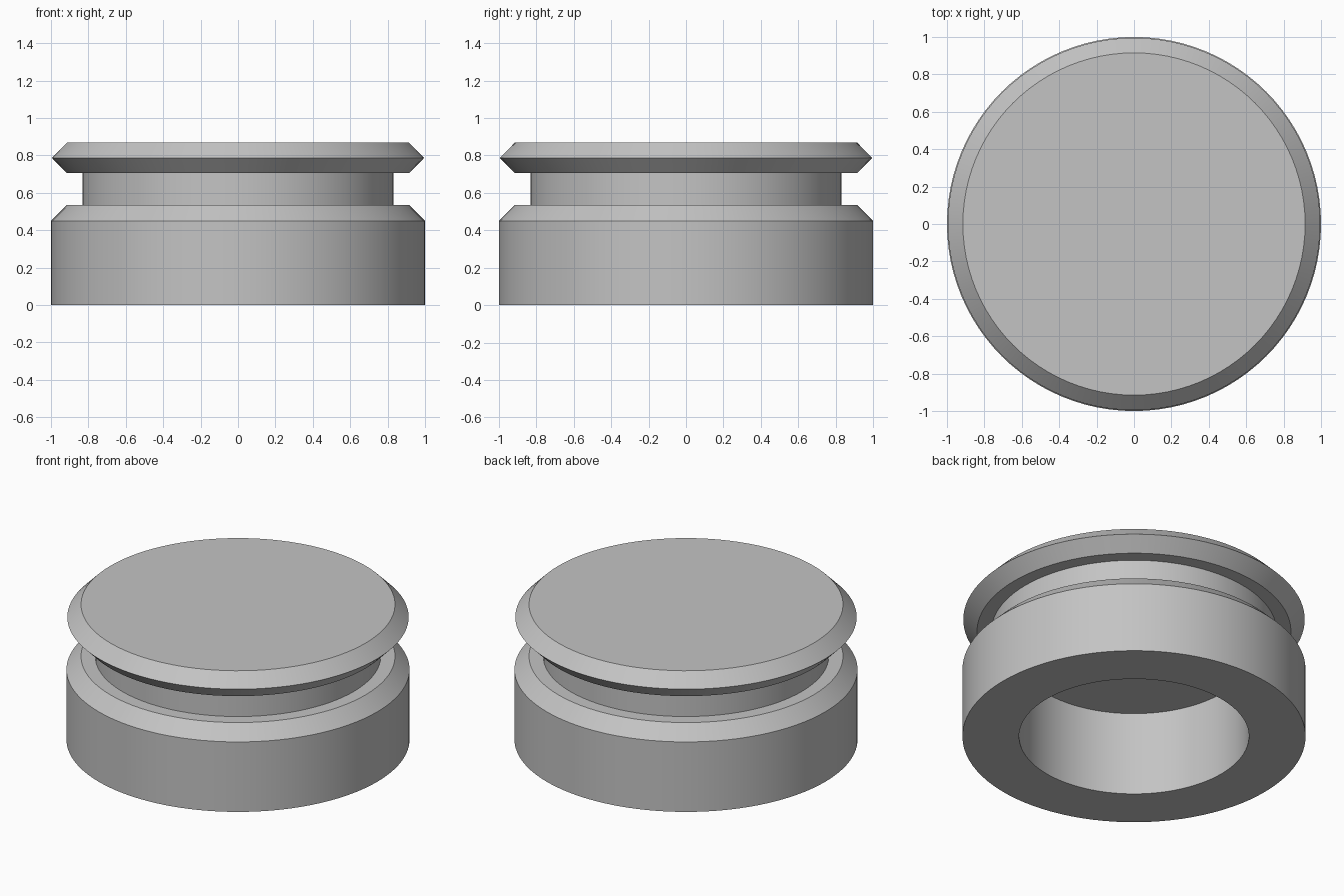
import bpy
import bmesh
from math import radians, tau
from mathutils import Matrix, Vector

cube = bpy.data.objects.get("Cube")
if cube:
    bpy.data.objects.remove(cube, do_unlink=True)

SEGMENTS = 96


def flat_material(name, value):
    mat = bpy.data.materials.new(name)
    mat.use_nodes = True
    color = (value, value, value, 1)
    mat.diffuse_color = color
    mat.node_tree.nodes["Principled BSDF"].inputs["Base Color"].default_value = color
    return mat


def lathe(name, profile, mat):
    """Revolve an (r, z) profile around the z axis; ends on the axis are welded."""
    bm = bmesh.new()
    verts = [bm.verts.new((r, 0, z)) for r, z in profile]
    edges = [bm.edges.new(pair) for pair in zip(verts, verts[1:])]
    bmesh.ops.spin(bm, geom=verts + edges, cent=(0, 0, 0), axis=(0, 0, 1),
                   angle=tau, steps=SEGMENTS)
    bmesh.ops.remove_doubles(bm, verts=bm.verts, dist=0.0005)
    bmesh.ops.recalc_face_normals(bm, faces=bm.faces)
    mesh = bpy.data.meshes.new(name)
    bm.to_mesh(mesh)
    bm.free()
    mesh.materials.append(mat)
    obj = bpy.data.objects.new(name, mesh)
    bpy.context.collection.objects.link(obj)
    bpy.ops.object.select_all(action="DESELECT")
    obj.select_set(True)
    bpy.context.view_layer.objects.active = obj
    bpy.ops.object.shade_smooth_by_angle(angle=radians(30))
    return obj


grey = flat_material("plain grey", 0.55)

# Grooved plug: blind bore, bevelled body, recessed neck and V-edged cap
lathe("grooved_plug", [
    (0, 0.54), (0.67, 0.54), (0.67, 0),            # bore
    (1, 0), (1, 0.45), (0.915, 0.535),             # body and bevel
    (0.832, 0.535), (0.832, 0.705),                # neck
    (0.915, 0.705), (0.995, 0.787), (0.915, 0.868),  # cap rim
    (0, 0.868),
], grey)
